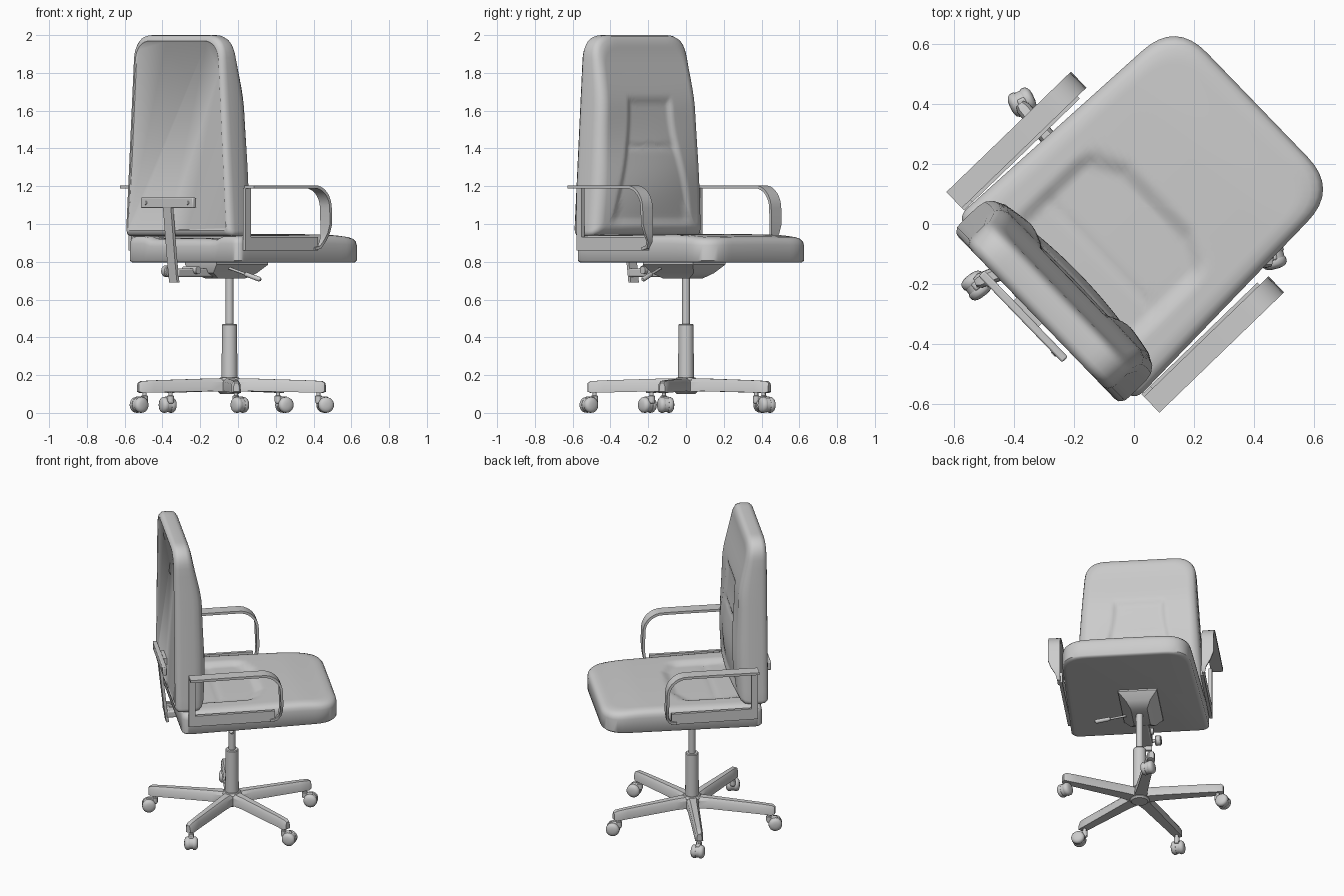
import bpy, bmesh, math
from mathutils import Vector, Matrix

if "Cube" in bpy.data.objects:
    bpy.data.objects.remove(bpy.data.objects["Cube"])

TURN = math.radians(44)          # the chair faces this way; local x is forward, y is left
COL = (-0.045, 0.0)              # column position


def step(t):
    t = max(0.0, min(1.0, t))
    return t * t * (3 - 2 * t)


def loft(name, rings, turn=TURN, loc=(0, 0, 0), angle=35):
    """Skin closed rings of equal length and cap both ends."""
    bm = bmesh.new()
    vs = [[bm.verts.new(p) for p in r] for r in rings]
    n = len(rings[0])
    for a, b in zip(vs, vs[1:]):
        for i in range(n):
            bm.faces.new((a[i], a[(i + 1) % n], b[(i + 1) % n], b[i]))
    bm.faces.new(vs[0])
    bm.faces.new(vs[-1])
    bmesh.ops.recalc_face_normals(bm, faces=bm.faces)
    me = bpy.data.meshes.new(name)
    bm.to_mesh(me)
    bm.free()
    ob = bpy.data.objects.new(name, me)
    bpy.context.collection.objects.link(ob)
    ob.location = loc
    ob.rotation_euler.z = turn
    bpy.ops.object.select_all(action='DESELECT')
    ob.select_set(True)
    bpy.context.view_layer.objects.active = ob
    bpy.ops.object.shade_smooth_by_angle(angle=math.radians(angle))
    return ob


def bevel(ob, w, seg=2):
    m = ob.modifiers.new("bevel", 'BEVEL')
    m.width, m.segments = w, seg
    m.limit_method = 'ANGLE'
    return ob


def box(name, lo, hi, **kw):
    (x0, y0, z0), (x1, y1, z1) = lo, hi
    sq = [(x0, y0), (x1, y0), (x1, y1), (x0, y1)]
    return loft(name, [[(x, y, z) for x, y in sq] for z in (z0, z1)], **kw)


def lathe(name, start, direction, profile, n=24, **kw):
    """Round part: profile is (distance along axis, radius)."""
    rot = Vector(direction).to_track_quat('Z', 'Y')
    rings = [[Vector(start) + rot @ Vector((r * math.cos(2 * math.pi * i / n),
              r * math.sin(2 * math.pi * i / n), h)) for i in range(n)] for h, r in profile]
    return loft(name, rings, **kw)


def outline(corners, radii):
    """Rounded polygon with evenly divided sides."""
    pts, k = [], len(corners)
    fil = []
    for i in range(k):
        p = Vector(corners[i])
        a = p + (Vector(corners[i - 1]) - p).normalized() * radii[i]
        b = p + (Vector(corners[(i + 1) % k]) - p).normalized() * radii[i]
        fil.append((a, p, b))
    for i in range(k):
        a, p, b = fil[i]
        pts += [a * (1 - t) ** 2 + p * 2 * t * (1 - t) + b * t * t for t in [j / 8 for j in range(9)]]
        nxt = fil[(i + 1) % k][0]
        pts += [b.lerp(nxt, j / 18) for j in range(1, 18)]
    return pts


def cushion(name, corners, radii, levels, place):
    """Padded slab: levels are (inset, depth); the last level is filled with shrinking rings."""
    pts = outline(corners, radii)
    xs, ys = [p.x for p in pts], [p.y for p in pts]
    c = Vector(((min(xs) + max(xs)) / 2, (min(ys) + max(ys)) / 2))
    hx, hy = (max(xs) - min(xs)) / 2, (max(ys) - min(ys)) / 2

    def ring(d, w, s=1.0):
        return [place(c.x + (p.x - c.x) * (1 - d / hx) * s,
                      c.y + (p.y - c.y) * (1 - d / hy) * s, w) for p in pts]
    rings = [ring(d, w) for d, w in levels]
    d, w = levels[-1]
    rings += [ring(d, w, 1 - i / 26) for i in range(1, 26)] + [ring(d, w, 0.01)]
    return loft(name, rings, angle=45)


# Seat cushion with a sunken panel
def seat_place(u, v, z):
    k = step((z - 0.80) / 0.14)
    panel = step((0.30 - abs(v)) / 0.06) * step((0.14 - u - 0.5 * max(0, abs(v) - 0.15)) / 0.07)
    seam = math.exp(-((u + 0.15) / 0.015) ** 2) * panel
    dome = 0.006 * (1 - (v / 0.42) ** 2)
    return (u, v, z + k * (dome - 0.022 * panel - 0.005 * seam - 0.012 * step((u - 0.3) / 0.25)))


cushion("seat", [(-0.41, -0.425), (0.57, -0.39), (0.57, 0.39), (-0.41, 0.425)],
        [0.05, 0.15, 0.15, 0.05],
        [(0.025, 0.795), (0.008, 0.797), (0, 0.806), (0, 0.895), (0.004, 0.915),
         (0.015, 0.93), (0.035, 0.938), (0.06, 0.941)], seat_place)


# Backrest cushion: thins toward the top, with a tapered stitched panel
def back_place(v, z, u):
    k = max(0.0, (u + 0.43) / 0.155)
    hw = 0.17 + 0.13 * step((1.62 - z) / 0.7)
    panel = step((hw - abs(v)) / 0.04) * step((1.68 - z) / 0.05) * step((z - 0.99) / 0.04)
    seam = math.exp(-((z - 1.41) / 0.015) ** 2) * panel
    lumbar = 0.045 * math.exp(-((z - 1.2) / 0.25) ** 2) * (1 - min(1, abs(v) / 0.4) ** 2)
    return (u + k * (lumbar - 0.015 * panel - 0.006 * seam - 0.06 * step((z - 1.6) / 0.4)), v, z)


cushion("backrest", [(-0.405, 0.935), (0.405, 0.935), (0.335, 2.0), (-0.335, 2.0)],
        [0.03, 0.03, 0.12, 0.12],
        [(0.035, -0.445), (0.03, -0.45), (0.015, -0.447), (0.002, -0.43), (0, -0.41), (0, -0.335),
         (0.006, -0.305), (0.022, -0.285), (0.05, -0.275)], back_place)

# Armrests: curved strap plus an L-shaped side bracket
path = [(-0.375, 1.195), (-0.1, 1.197), (0.06, 1.197)]
path += [(0.075 + 0.115 * math.sin(a), 1.082 + 0.115 * math.cos(a))
         for a in [math.radians(d) for d in range(10, 91, 10)]]
path += [(0.193, 1.0), (0.193, 0.95), (0.187, 0.905), (0.168, 0.877), (0.13, 0.868)]
for side, nm in ((1, "left"), (-1, "right")):
    rings = []
    for i, p in enumerate(path):
        t = Vector(path[min(i + 1, len(path) - 1)]) - Vector(path[max(i - 1, 0)])
        nrm = Vector((-t.y, t.x)).normalized() * 0.008
        outer = 0.51 - 0.055 * step((1.0 - p[1]) / 0.13)
        rings.append([(p[0] + s * nrm.x, side * v, p[1] + s * nrm.y)
                      for s, v in ((1, 0.436), (1, outer), (-1, outer), (-1, 0.436))])
    loft(nm + "_arm_strap", rings)
    v0, v1 = sorted((side * 0.425, side * 0.445))
    box(nm + "_arm_post", (-0.375, v0, 0.86), (-0.335, v1, 1.19))
    box(nm + "_arm_rail", (-0.335, v0, 0.86), (0.16, v1, 0.93))

# Back bracket: crossbar, sloping stem and screws
CV = 0.035
bevel(box("back_crossbar", (-0.492, CV - 0.2, 1.085), (-0.465, CV + 0.2, 1.14)), 0.006)
box("crossbar_spacer", (-0.47, CV - 0.06, 1.09), (-0.44, CV + 0.06, 1.135))
for s in (-1, 1):
    lathe("crossbar_screw", (-0.49, CV + s * 0.16, 1.112), (-1, 0, 0), [(0, 0.012), (0.006, 0.009)], n=12)
loft("back_stem", [[(u + a, CV + b, z) for a, b in ((-0.009, -0.03), (0.009, -0.03), (0.009, 0.03), (-0.009, 0.03))]
                   for u, z in ((-0.435, 0.69), (-0.45, 0.80), (-0.482, 1.1))])

# Tilt mechanism under the seat
loft("tilt_housing", [[(cx + sx * a, CV + sy * b, z) for sx, sy in ((-1, -1), (1, -1), (1, 1), (-1, 1))]
                      for cx, a, b, z in ((-0.06, 0.10, 0.05, 0.712), (-0.06, 0.16, 0.075, 0.74),
                                          (-0.05, 0.19, 0.12, 0.785), (-0.05, 0.19, 0.12, 0.8))])
bevel(box("tilt_arm", (-0.44, CV - 0.035, 0.72), (-0.15, CV + 0.035, 0.765)), 0.008)
lathe("tilt_pivot", (-0.31, CV - 0.055, 0.755), (0, 1, 0), [(0, 0.02), (0.11, 0.02)])
lathe("tension_knob", (-0.42, CV, 0.75), (0, 1, 0),
      [(0, 0.012), (0.05, 0.012), (0.052, 0.028), (0.058, 0.032), (0.085, 0.03), (0.09, 0.024)])
lathe("height_lever", (-0.07, -0.12, 0.775), (0.19, -0.11, -0.07),
      [(0, 0.007), (0.13, 0.007), (0.135, 0.012), (0.22, 0.013), (0.23, 0.008)], n=12, turn=0)

# Gas column
lathe("column_sleeve", (*COL, 0.17), (0, 0, 1), [(0, 0.042), (0.295, 0.040), (0.3, 0.036)], n=32, turn=0)
lathe("column_rod", (*COL, 0.45), (0, 0, 1), [(0, 0.021), (0.29, 0.021)], turn=0)

# Star base
lathe("base_hub", (*COL, 0.1), (0, 0, 1), [(0, 0.05), (0.01, 0.06), (0.075, 0.06), (0.088, 0.05)], n=30, turn=0)
for i in range(5):
    secs = [(0.03, 0.112, 0.183, 0.04), (0.12, 0.115, 0.182, 0.034), (0.44, 0.108, 0.172, 0.026),
            (0.505, 0.106, 0.168, 0.025), (0.522, 0.112, 0.158, 0.016)]
    loft("base_leg", [[(r, -w, z0), (r, -w * 0.95, z1 - 0.018), (r, -w * 0.55, z1), (r, w * 0.55, z1),
                       (r, w * 0.95, z1 - 0.018), (r, w, z0)] for r, z0, z1, w in secs],
         turn=math.radians(130 + 72 * i), loc=(*COL, 0))

# Twin-wheel castors, each trailing in its own direction
for i, heading in enumerate((115, 218, 305, 15, 25)):
    a = math.radians(130 + 72 * i)
    at = (COL[0] + 0.485 * math.cos(a), COL[1] + 0.485 * math.sin(a), 0)
    kw = dict(turn=math.radians(heading), loc=at)
    lathe("castor_stem", (0, 0, 0.06), (0, 0, 1), [(0, 0.018), (0.03, 0.018), (0.032, 0.011), (0.06, 0.011)], n=16, **kw)
    lathe("castor_body", (0.037, -0.012, 0.043), (0, 1, 0), [(0, 0.038), (0.024, 0.038)], **kw)
    bevel(box("castor_neck", (-0.015, -0.014, 0.05), (0.05, 0.014, 0.088), **kw), 0.006)
    for s in (-1, 1):
        lathe("castor_wheel", (0.037, s * 0.01, 0.042), (0, s, 0),
              [(0, 0.04), (0.004, 0.042), (0.018, 0.041), (0.026, 0.035), (0.031, 0.024), (0.033, 0.01)], **kw)
